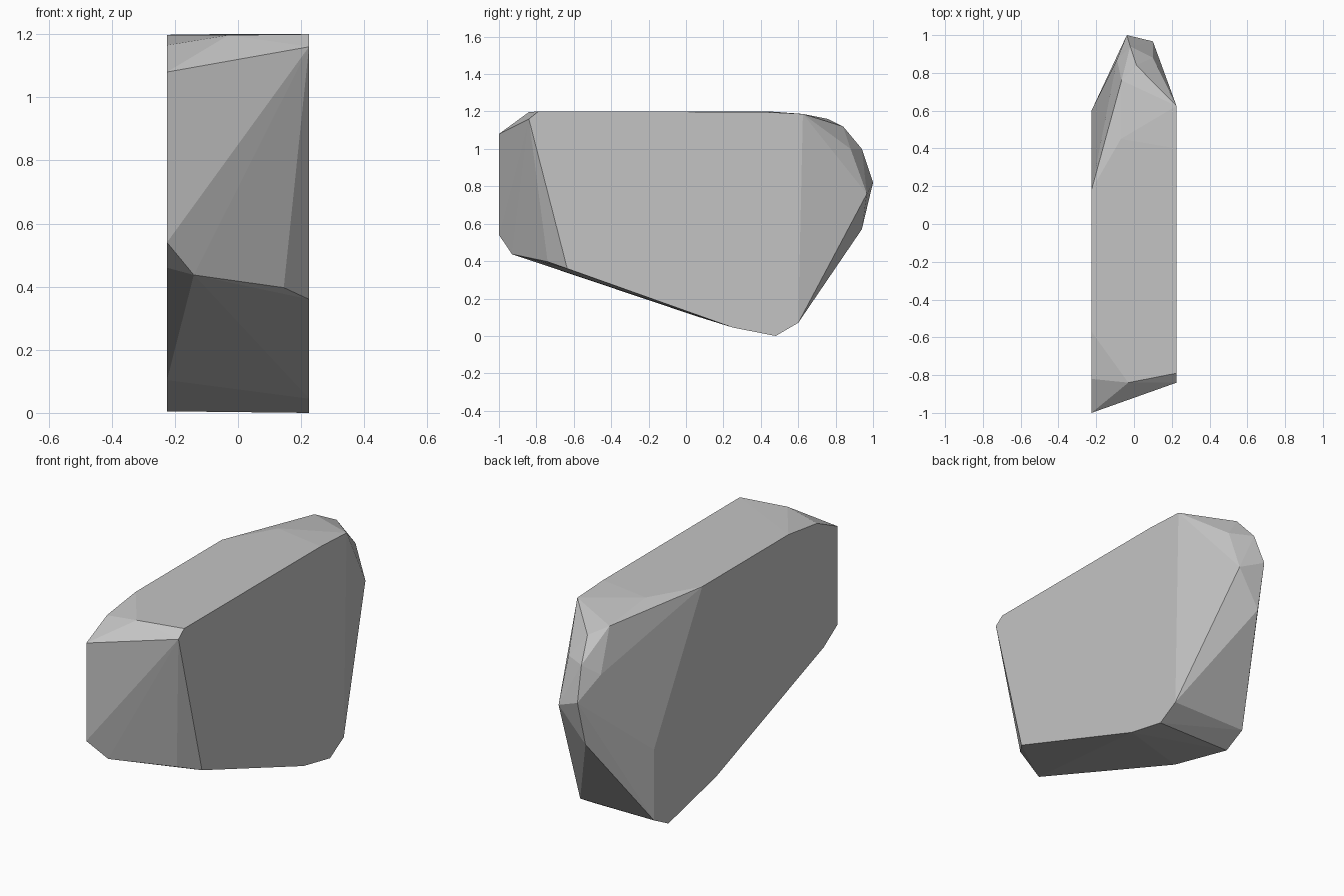
import bpy, bmesh

if "Cube" in bpy.data.objects:
    bpy.data.objects.remove(bpy.data.objects["Cube"])

W = 0.225  # half thickness of the slab

# Outline of the flat left cheek (y, z)
left = [(-1, .54), (-1, 1.08), (-.82, 1.165), (-.57, 1.198), (.18, 1.198),
        (.6, .46), (.6, .07), (.475, .005), (.06, .104), (-.88, .46)]
# Outline of the flat right cheek (y, z)
right = [(-.84, 1.16), (-.79, 1.2), (.4, 1.198), (.625, 1.187), (.6, .07),
         (.48, 0), (.25, .045), (-.635, .36)]
# Chipped corners between the cheeks (x, y, z)
chips = [(-.14, -.93, .437), (.145, -.74, .397),            # front foot
         (-.03, -.84, 1.197), (-.07, .45, 1.2),             # top
         (-.066, .76, 1.16), (.013, .84, 1.12),             # back shoulder
         (-.02, .94, 1.0), (.1, .88, 1.0), (-.09, .87, .94),
         (-.038, 1.0, .82), (.1, .967, .76), (-.045, .94, .57)]  # back point

points = [(-W, y, z) for y, z in left] + [(W, y, z) for y, z in right] + chips

# Stone: faceted convex block wrapped around the corners
bm = bmesh.new()
verts = [bm.verts.new(p) for p in points]
hull = bmesh.ops.convex_hull(bm, input=verts)
loose = {v for v in hull["geom_interior"] + hull["geom_unused"]
         if isinstance(v, bmesh.types.BMVert) and v.is_valid and not v.link_faces}
bmesh.ops.delete(bm, geom=list(loose), context='VERTS')
bmesh.ops.dissolve_limit(bm, angle_limit=0.01, verts=bm.verts, edges=bm.edges)
bmesh.ops.recalc_face_normals(bm, faces=bm.faces)
mesh = bpy.data.meshes.new("stone")
bm.to_mesh(mesh)
bm.free()

grey = bpy.data.materials.new("stone grey")
grey.diffuse_color = (0.55, 0.55, 0.55, 1)
grey.use_nodes = True
grey.node_tree.nodes["Principled BSDF"].inputs["Base Color"].default_value = grey.diffuse_color
mesh.materials.append(grey)
stone = bpy.data.objects.new("stone", mesh)
bpy.context.collection.objects.link(stone)
